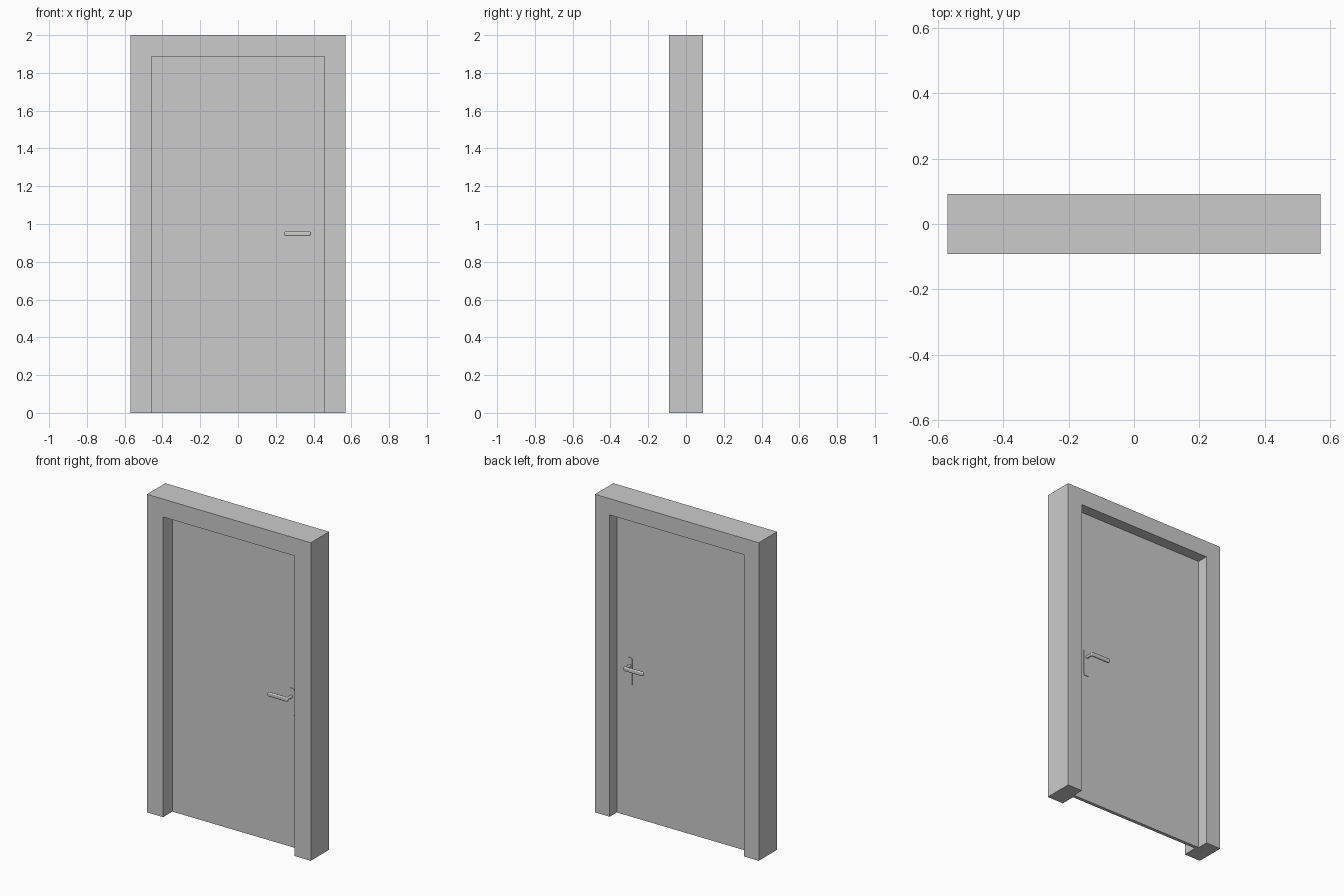
import bpy, bmesh, math

if "Cube" in bpy.data.objects:
    bpy.data.objects.remove(bpy.data.objects["Cube"])

W, H, D = 0.57, 2.0, 0.091          # frame half width, height, half depth
DOOR_Y0, DOOR_Y1 = 0.0, 0.021       # door leaf front and back planes
HX, HZ = 0.374, 0.948               # handle spindle position


def extrude_xz(name, pts, y0, y1):
    """Prism from an outline in the XZ plane."""
    bm = bmesh.new()
    face = bm.faces.new([bm.verts.new((x, y0, z)) for x, z in pts])
    res = bmesh.ops.extrude_face_region(bm, geom=[face])
    verts = [v for v in res["geom"] if isinstance(v, bmesh.types.BMVert)]
    bmesh.ops.translate(bm, verts=verts, vec=(0, y1 - y0, 0))
    bmesh.ops.recalc_face_normals(bm, faces=bm.faces)
    return add_object(name, bm)


def add_object(name, bm):
    mesh = bpy.data.meshes.new(name)
    bm.to_mesh(mesh)
    bm.free()
    ob = bpy.data.objects.new(name, mesh)
    bpy.context.collection.objects.link(ob)
    return ob


def rounded_rect(cx, cz, hw, hh, r, n=8):
    pts = []
    for i, (sx, sz) in enumerate([(1, 1), (-1, 1), (-1, -1), (1, -1)]):
        for k in range(n + 1):
            a = math.pi / 2 * (i + k / n)
            pts.append((cx + sx * (hw - r) + r * math.cos(a),
                        cz + sz * (hh - r) + r * math.sin(a)))
    return pts


def smooth(ob):
    bpy.ops.object.select_all(action='DESELECT')
    ob.select_set(True)
    bpy.context.view_layer.objects.active = ob
    bpy.ops.object.shade_smooth_by_angle(angle=math.radians(40))


# Rebated frame: U outline, with a wider opening behind the door stop
half = [(D, W), (D, 0.467), (DOOR_Y0, 0.467), (DOOR_Y0, 0.457), (-D, 0.457), (-D, W)]
bm = bmesh.new()
rings = []
for sx, top in ((-1, 0), (-1, 1), (1, 1), (1, 0)):
    rings.append([bm.verts.new((sx * o, y, (H - (W - o)) if top else 0)) for y, o in half])
n = len(half)
for a, b in zip(rings, rings[1:]):
    for i in range(n):
        bm.faces.new((a[i], a[(i + 1) % n], b[(i + 1) % n], b[i]))
bm.faces.new(rings[0])
bm.faces.new(rings[-1])
bmesh.ops.recalc_face_normals(bm, faces=bm.faces)
add_object("door_frame", bm)

# Door leaf
extrude_xz("door_leaf", [(-0.467, 0), (0.467, 0), (0.467, 1.897), (-0.467, 1.897)],
           DOOR_Y0, DOOR_Y1)

# Handle set on each side: backplate, spindle, lever
for side, y, s in (("front", DOOR_Y0, -1), ("back", DOOR_Y1, 1)):
    smooth(extrude_xz(side + "_backplate", rounded_rect(0.376, 0.912, 0.019, 0.088, 0.014),
                      y, y + s * 0.004))
    smooth(extrude_xz(side + "_spindle", rounded_rect(HX, HZ, 0.009, 0.009, 0.009),
                      y, y + s * 0.048))
    lever = extrude_xz(side + "_lever", rounded_rect(0.315, HZ, 0.071, 0.0125, 0.010),
                       y + s * 0.043, y + s * 0.059)
    bev = lever.modifiers.new("soft_edges", 'BEVEL')
    bev.width, bev.segments, bev.limit_method = 0.005, 3, 'ANGLE'
    smooth(lever)
